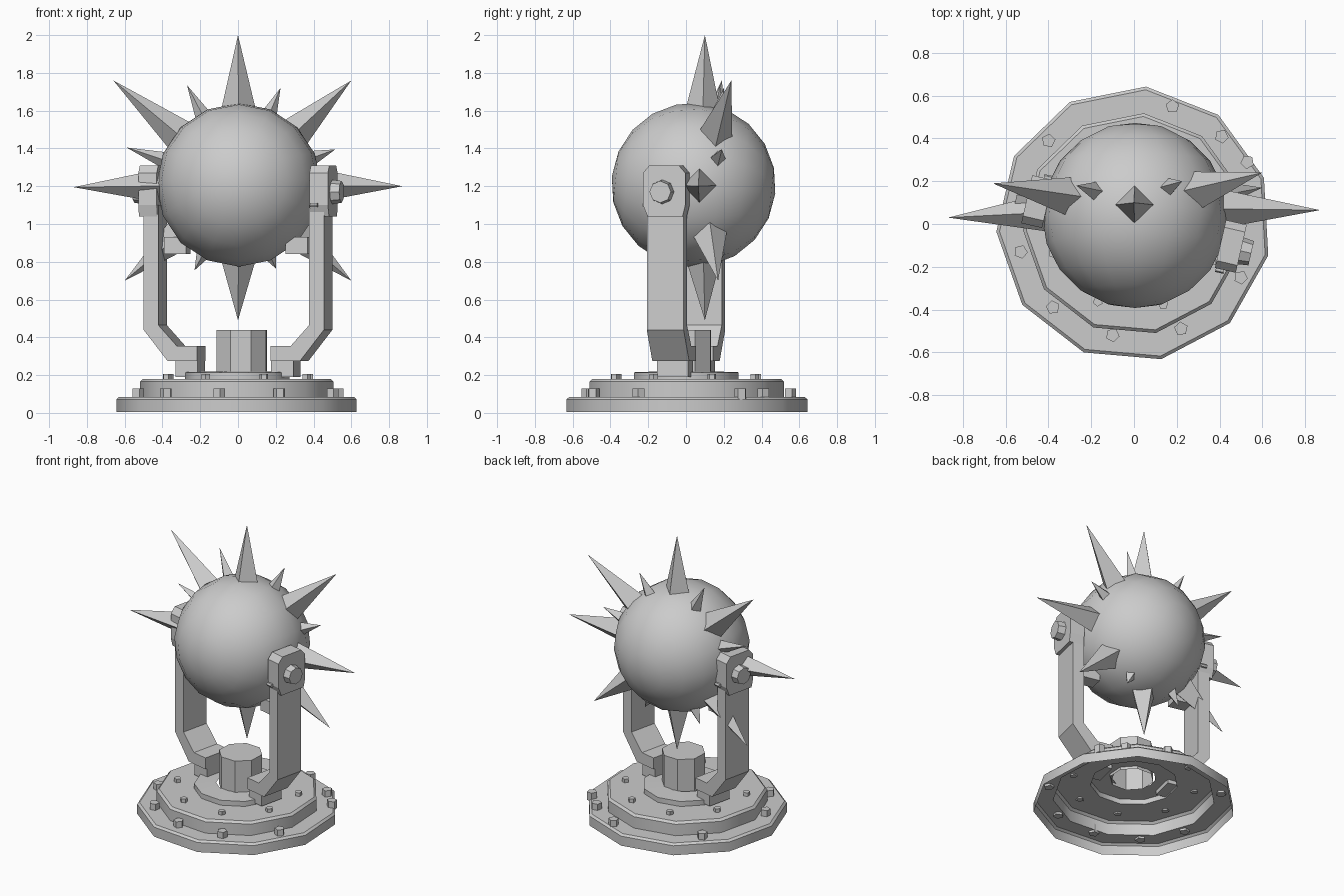
import bpy, bmesh, math
from mathutils import Vector, Matrix

cube = bpy.data.objects.get("Cube")
if cube:
    bpy.data.objects.remove(cube)

steel = bpy.data.materials.new("grey steel")
steel.use_nodes = True
GREY = (0.6, 0.6, 0.6, 1)
steel.diffuse_color = GREY
steel.node_tree.nodes["Principled BSDF"].inputs["Base Color"].default_value = GREY


def finish(name, bm, matrix=None, smooth=None, fix_normals=True):
    if fix_normals:
        bmesh.ops.recalc_face_normals(bm, faces=bm.faces)
    mesh = bpy.data.meshes.new(name)
    bm.to_mesh(mesh)
    bm.free()
    mesh.materials.append(steel)
    obj = bpy.data.objects.new(name, mesh)
    bpy.context.collection.objects.link(obj)
    if matrix:
        obj.matrix_world = matrix
    if smooth:
        bpy.ops.object.select_all(action='DESELECT')
        obj.select_set(True)
        bpy.context.view_layer.objects.active = obj
        bpy.ops.object.shade_smooth_by_angle(angle=math.radians(smooth))
    return obj


def lathe(name, profile, sides, start, smooth=None, centre=(0, 0)):
    """Open shell turned round z, listed from the bottom rim up to the top cap."""
    bm = bmesh.new()
    rings = []
    for r, z in profile:
        angles = [math.radians(start) + math.tau * i / sides for i in range(sides)]
        rings.append([bm.verts.new((centre[0] + r * math.cos(a), centre[1] + r * math.sin(a), z))
                      for a in angles])
    for low, high in zip(rings, rings[1:]):
        for i in range(sides):
            j = (i + 1) % sides
            bm.faces.new((low[i], low[j], high[j], high[i]))
    return bm, rings[-1], name, smooth


def prism(name, outline, depth, to_point, matrix):
    """Outline swept between two depths; to_point maps (u, v, d) to a position."""
    bm = bmesh.new()
    ends = [[bm.verts.new(to_point(u, v, d)) for u, v in outline] for d in depth]
    n = len(outline)
    bm.faces.new(ends[0])
    bm.faces.new(ends[1])
    for i in range(n):
        j = (i + 1) % n
        bm.faces.new((ends[0][i], ends[0][j], ends[1][j], ends[1][i]))
    return finish(name, bm, matrix)


def cone(name, base, tip, r1, r2, sides, twist=0.0):
    base, tip = Vector(base), Vector(tip)
    axis = tip - base
    bm = bmesh.new()
    bmesh.ops.create_cone(bm, cap_ends=True, segments=sides, radius1=r1, radius2=r2,
                          depth=axis.length,
                          matrix=Matrix.Translation((0, 0, axis.length / 2)) @ Matrix.Rotation(twist, 4, 'Z'))
    if r2 == 0:
        bmesh.ops.remove_doubles(bm, verts=bm.verts, dist=0.0005)
    # keep one corner of the section in the vertical or front-back plane
    z = axis.normalized()
    x = Vector((0, 1, 0)).cross(z).normalized()
    rot = Matrix((x, z.cross(x), z)).transposed().to_4x4()
    return finish(name, bm, Matrix.Translation(base) @ rot)


# Stepped base, hollow below
bm, top, name, smooth = lathe("stepped_base", [
    (0.645, 0.005), (0.645, 0.072), (0.63, 0.085), (0.52, 0.085), (0.52, 0.165),
    (0.505, 0.18), (0.28, 0.18), (0.28, 0.215), (0.14, 0.22)], 11, 85, 36)
finish(name, bm, smooth=smooth, fix_normals=False)

# Central post
bm, top, name, smooth = lathe("centre_post", [(0.142, 0.2), (0.142, 0.44)], 8, 20, None, (0.02, 0))
bm.faces.new(top)
finish(name, bm, fix_normals=False)

# Bolts on the two steps
outer = [(0.18, 0.55), (0.41, 0.41), (0.53, 0.29), (0.5, -0.25), (0.22, -0.49),
         (-0.1, -0.52), (-0.38, -0.39), (-0.53, -0.13), (-0.4, 0.39)]
for x, y in outer:
    cone("outer_bolt", (x, y, 0.07), (x, y, 0.128), 0.033, 0.033, 5, math.atan2(y, x))
for i in range(8):
    a = math.radians(20 + 45 * i)
    x, y = 0.4 * math.cos(a), 0.4 * math.sin(a)
    cone("inner_bolt", (x, y, 0.17), (x, y, 0.205), 0.024, 0.024, 5, a)

# Ball
CENTRE = Vector((0.005, 0.04, 1.207))
bm = bmesh.new()
bmesh.ops.create_uvsphere(bm, u_segments=16, v_segments=10, radius=0.435)
finish("ball", bm, Matrix.Translation(CENTRE) @ Matrix.Rotation(math.radians(84), 4, 'X'), 60)

# Ring of spikes: large ones, then small ones between them
large = [(0, 0.1, 2.0), (0, 0.1, 0.49), (-0.87, 0.03, 1.195), (0.87, 0.065, 1.2),
         (-0.66, 0.19, 1.76), (0.6, 0.24, 1.76), (-0.6, 0.17, 0.7), (0.6, 0.17, 0.7)]
small = [(-0.27, 0.18, 1.735), (0.225, 0.2, 1.72), (-0.59, 0.17, 1.405), (0.515, 0.19, 1.395),
         (-0.23, 0.17, 0.755), (0.2, 0.17, 0.765)]
for tips, radius, depth in ((large, 0.095, 0.385), (small, 0.05, 0.39)):
    for tip in tips:
        direction = (Vector(tip) - CENTRE).normalized()
        foot = CENTRE + direction * depth
        foot.y = min(foot.y + 0.02, 0.17)
        cone("large_spike" if tips is large else "small_spike", foot, tip, radius, 0, 4)

# Two opposite arms, the second turned half a circle
arm_side = [(0.49, 1.1), (0.49, 0.44), (0.36, 0.275), (0.2, 0.275), (0.2, 0.355),
            (0.31, 0.355), (0.41, 0.465), (0.41, 1.1)]
head_front = [(-0.09, 1.04), (-0.115, 1.1), (-0.115, 1.27), (-0.08, 1.31),
              (0.08, 1.31), (0.115, 1.27), (0.115, 1.1), (0.1, 1.04)]


def rect(u0, u1, v0, v1):
    return [(u0, v0), (u1, v0), (u1, v1), (u0, v1)]


def side(u, v, d):
    return (u, d, v)


def facing(u, v, d):
    return (d, u, v)


for label, turn in (("left", -13), ("right", 167)):
    m = Matrix.Rotation(math.radians(turn), 4, 'Z')
    prism(label + "_arm", arm_side, (-0.1, 0.1), side, m)
    prism(label + "_arm_head", head_front, (0.415, 0.515), facing, m)
    prism(label + "_foot", rect(0.2, 0.32, 0.19, 0.28), (-0.085, 0.085), side, m)
    prism(label + "_ball_bracket", rect(0.27, 0.39, 0.84, 0.93), (-0.05, 0.05), side, m)
    cone(label + "_pivot_bolt", m @ Vector((0.5, -0.01, 1.17)), m @ Vector((0.565, -0.01, 1.17)),
         0.066, 0.058, 8)
    cone(label + "_rivet", m @ Vector((0.42, -0.12, 1.1)), m @ Vector((0.46, -0.12, 1.1)), 0.013, 0.013, 6)
